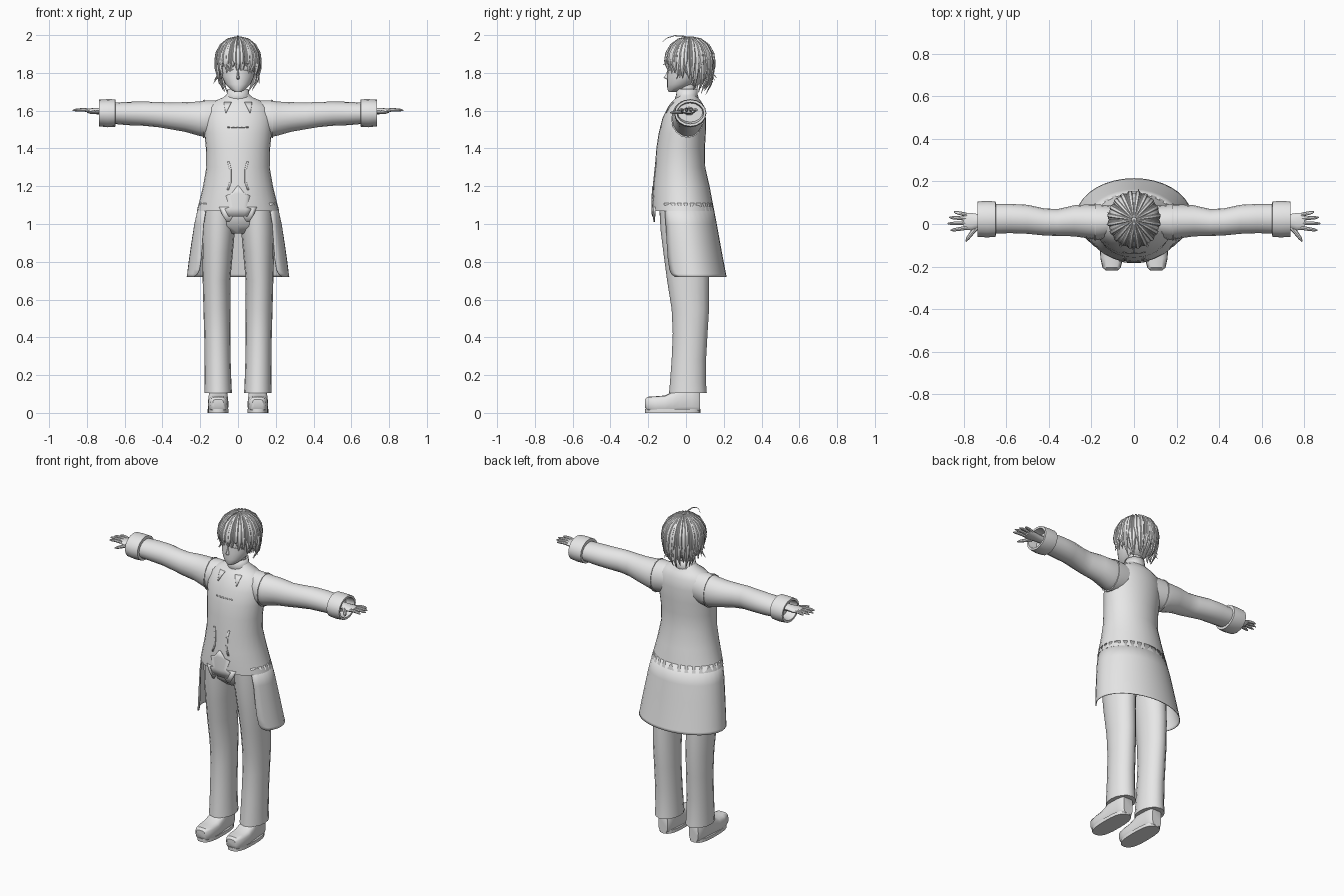
import bpy, bmesh, math, random
from mathutils import Vector as V

if "Cube" in bpy.data.objects:
    bpy.data.objects.remove(bpy.data.objects["Cube"])

random.seed(4)
grey = bpy.data.materials.new("plain_grey")
grey.diffuse_color = (0.8, 0.8, 0.8, 1)
grey.use_nodes = True
grey.node_tree.nodes["Principled BSDF"].inputs["Base Color"].default_value = grey.diffuse_color
X, Y, Z = V((1, 0, 0)), V((0, 1, 0)), V((0, 0, 1))
TAU = 2 * math.pi


def finish(name, bm, mirror=False, thick=0):
    bmesh.ops.recalc_face_normals(bm, faces=bm.faces)
    me = bpy.data.meshes.new(name)
    bm.to_mesh(me)
    bm.free()
    me.materials.append(grey)
    ob = bpy.data.objects.new(name, me)
    bpy.context.collection.objects.link(ob)
    if mirror:
        ob.modifiers.new("mirror", 'MIRROR').use_clip = False
    if thick:
        ob.modifiers.new("thickness", 'SOLIDIFY').thickness = thick
    return ob


def add_loft(bm, rings, n=16, caps=True, power=1.0):
    """Skin elliptical rings given as (centre, u half axis, v half axis)."""
    def bend(c):
        return math.copysign(abs(c) ** power, c)
    rows = [[bm.verts.new(c + u * bend(math.cos(TAU * i / n)) + v * bend(math.sin(TAU * i / n)))
             for i in range(n)] for c, u, v in rings]
    for a, b in zip(rows, rows[1:]):
        for i in range(n):
            j = (i + 1) % n
            bm.faces.new((a[i], a[j], b[j], b[i]))
    if caps:
        bm.faces.new(rows[0])
        bm.faces.new(rows[-1])


def loft(name, rings, n=16, caps=True, power=1.0, mirror=False, thick=0):
    bm = bmesh.new()
    add_loft(bm, rings, n, caps, power)
    return finish(name, bm, mirror, thick)


def level(x, z, rx, y0, y1):
    return V((x, (y0 + y1) / 2, z)), X * rx, Y * (y1 - y0) / 2


def across(x, y0, y1, z0, z1):
    return V((x, (y0 + y1) / 2, (z0 + z1) / 2)), Y * (y1 - y0) / 2, Z * (z1 - z0) / 2


# Coat outline: height, half width, front y, back y
COAT = [(.72, .272, -.15, .215), (.85, .255, -.16, .19), (1.0, .232, -.172, .163),
        (1.07, .218, -.18, .15), (1.12, .205, -.18, .14), (1.2, .185, -.175, .125),
        (1.3, .168, -.165, .102), (1.4, .17, -.157, .1), (1.48, .178, -.145, .105),
        (1.56, .183, -.125, .105), (1.62, .165, -.095, .098), (1.65, .125, -.072, .08),
        (1.672, .075, -.05, .062), (1.69, .056, -.045, .055)]


def coat_at(z):
    for a, b in zip(COAT, COAT[1:]):
        if z <= b[0]:
            t = (z - a[0]) / (b[0] - a[0])
            return [p + (q - p) * t for p, q in zip(a, b)][1:]
    return COAT[-1][1:]


loft("coat_body", [level(0, *c) for c in COAT[3:]], 28)

# Coat skirt, open at the front with rounded lower corners
bm = bmesh.new()
rows = []
for z, gap in [(1.11, 53), (1.0, 52), (.9, 50), (.82, 49), (.76, 50), (.735, 53), (.72, 60)]:
    rx, y0, y1 = coat_at(z)
    row = []
    for i in range(25):
        a = math.radians(gap + (360 - 2 * gap) * i / 24)
        row.append(bm.verts.new((rx * math.sin(a), (y0 + y1) / 2 - (y1 - y0) / 2 * math.cos(a), z)))
    rows.append(row)
for a, b in zip(rows, rows[1:]):
    for i in range(24):
        bm.faces.new((a[i], a[i + 1], b[i + 1], b[i]))
finish("coat_skirt", bm, thick=.004)


def strip(name, rows, mirror=False, lift=.004):
    """Thin plate lying on the coat front; rows are (z, left x, right x)."""
    bm = bmesh.new()
    grid = []
    for z, xa, xb in rows:
        rx, y0, y1 = coat_at(z)
        row = []
        for i in range(6):
            x = xa + (xb - xa) * i / 5
            y = (y0 + y1) / 2 - (y1 - y0) / 2 * math.sqrt(1 - (x / rx) ** 2)
            row.append(bm.verts.new((x, y - lift, z)))
        grid.append(row)
    for a, b in zip(grid, grid[1:]):
        for i in range(5):
            bm.faces.new((a[i], a[i + 1], b[i + 1], b[i]))
    finish(name, bm, mirror, .004)


# Plates on the coat front
strip("front_clasp", [(1.2, -.006, .006), (1.16, -.035, .035), (1.15, -.065, .065),
                      (1.09, -.045, .045), (1.08, -.07, .07), (1.04, -.05, .05)])
strip("front_edging", [(1.33, .046, .056), (1.29, .036, .046), (1.22, .036, .046), (1.18, .05, .06)], True)
strip("lapel", [(1.645, .035, .075), (1.625, .045, .072), (1.59, .062, .066)], True)
strip("coat_front_tip", [(1.09, .01, .1), (1.05, .02, .085), (1.01, .045, .06)], True, .001)
strip("chest_seam", [(1.516, -.055, .055), (1.51, -.055, .055)], False, .002)

# Trousers
loft("trouser_seat", [level(0, 1.14, .175, -.14, .1), level(0, 1.05, .187, -.14, .11),
                      level(0, .99, .17, -.125, .11), level(0, .95, .09, -.08, .09)], 24)
loft("trouser_leg", [level(.1, 1.08, .088, -.14, .1), level(.104, .97, .088, -.135, .115),
                     level(.109, .85, .082, -.12, .12), level(.114, .7, .073, -.1, .122),
                     level(.112, .55, .071, -.076, .122), level(.11, .42, .069, -.07, .114),
                     level(.108, .28, .069, -.076, .106), level(.106, .16, .071, -.085, .106),
                     level(.105, .105, .073, -.09, .11)], 16, mirror=True)


# Shoes: y, half width, bottom, top
def shoe_ring(y, w, z0, z1):
    return V((.105, y, (z0 + z1) / 2)), X * w, Z * (z1 - z0) / 2


loft("shoe", [shoe_ring(*r) for r in [
    (-.218, .028, .03, .072), (-.205, .043, .01, .085), (-.16, .053, 0, .088), (-.11, .055, 0, .092),
    (-.07, .053, 0, .112), (-.03, .05, 0, .14), (.03, .047, 0, .155), (.06, .042, 0, .145),
    (.075, .032, .006, .12)]], 16, power=.6, mirror=True)
loft("shoe_sole", [(V((.105, -.07, z)), X * .056, Y * .146) for z in (0, .02)], 24, power=.75, mirror=True)

# Sleeves and turned cuffs
loft("sleeve", [across(*r) for r in [
    (.1, -.06, .085, 1.47, 1.655), (.17, -.075, .092, 1.46, 1.655), (.21, -.068, .092, 1.468, 1.648),
    (.28, -.058, .088, 1.488, 1.645), (.36, -.056, .07, 1.502, 1.643), (.42, -.054, .073, 1.512, 1.646),
    (.5, -.046, .09, 1.52, 1.648), (.58, -.043, .094, 1.523, 1.647), (.66, -.045, .094, 1.53, 1.642)]],
    16, mirror=True)
loft("shoulder_seam", [across(.178, -.078, .096, 1.456, 1.658), across(.186, -.078, .096, 1.456, 1.656)],
     16, mirror=True)
loft("cuff", [across(*r) for r in [
    (.648, -.045, .09, 1.53, 1.645), (.65, -.06, .106, 1.515, 1.66), (.69, -.063, .108, 1.512, 1.661),
    (.735, -.06, .106, 1.517, 1.658), (.735, -.048, .094, 1.53, 1.645), (.68, -.044, .088, 1.54, 1.64)]],
    16, mirror=True)

# Hands with four fingers and a thumb
bm = bmesh.new()
add_loft(bm, [across(*r) for r in [
    (.67, -.012, .045, 1.575, 1.62), (.73, -.02, .046, 1.58, 1.615), (.765, -.03, .052, 1.582, 1.614),
    (.8, -.026, .052, 1.588, 1.61)]], 12)


def finger(points, radius):
    pts = [V(p) for p in points]
    d = (pts[-1] - pts[0]).normalized()
    side = d.cross(Z).normalized()
    add_loft(bm, [(p, side * radius * s, Z * radius * s) for p, s in zip(pts, (1, .95, .8, .3))], 8)


for y, spread, tip in [(-.018, -.012, .862), (.004, -.002, .876), (.025, .006, .868), (.043, .014, .846)]:
    finger([(.785 + (tip - .785) * t, y + spread * t, 1.601 + .004 * math.sin(3 * t)) for t in (0, .4, .8, 1)], .0095)
finger([(.735, -.012, 1.595), (.76, -.04, 1.592), (.78, -.066, 1.59), (.79, -.082, 1.59)], .011)
finish("hand", bm, True)

# Neck and standing collar
loft("neck", [level(0, 1.64, .05, -.04, .055), level(0, 1.7, .043, -.04, .05),
              level(0, 1.76, .045, -.045, .055)])
loft("collar", [level(0, 1.655, .075, -.062, .07), level(0, 1.685, .06, -.052, .062),
                level(0, 1.715, .056, -.05, .062)], 20, False, thick=.005)

# Head
HEAD = [(1.7, .018, -.092, -.05), (1.715, .042, -.099, -.01), (1.74, .067, -.1, .04),
        (1.78, .085, -.1, .085), (1.82, .093, -.096, .105), (1.88, .098, -.095, .122),
        (1.94, .084, -.075, .105), (1.975, .045, -.035, .06)]
loft("head", [level(0, *h) for h in HEAD], 24)
loft("nose", [level(0, 1.765, .009, -.1, -.08), level(0, 1.774, .009, -.118, -.08),
              level(0, 1.79, .006, -.108, -.08), level(0, 1.815, .004, -.098, -.08)], 8)
loft("ear", [(V((x, .015, 1.815)), Y * r * .6, Z * r) for x, r in ((.08, .02), (.1, .03), (.106, .024))],
     12, mirror=True)


# Facial lines: closed eyelids, brows and mouth follow the face
def face_line(name, z, xa, xb, sag, r, mirror):
    rings = []
    for i in range(7):
        t = i / 6
        x = xa + (xb - xa) * t
        y = .006 - .1 * math.sqrt(1 - (x / .095) ** 2)
        s = r * (.3 + .7 * math.sin(math.pi * t))
        rings.append((V((x, y, z - sag * math.sin(math.pi * t))), Y * s, Z * s))
    loft(name, rings, 6, mirror=mirror)


face_line("eyelid", 1.822, .02, .07, .008, .0045, True)
face_line("eyebrow", 1.85, .018, .068, -.006, .003, True)
face_line("mouth", 1.745, -.017, .017, .002, .0035, False)

# Hair: a close cap under tapered locks falling from the crown
CROWN = V((0, .02, 1.865))
HX, HY, HZ = .112, .122, .122


def hair_point(az, theta, drop=0, grow=1.0):
    s = math.sin(theta) * grow
    return CROWN + V((HX * s * math.sin(az), -HY * s * math.cos(az), HZ * math.cos(theta) * grow - drop))


bm = bmesh.new()
bmesh.ops.create_uvsphere(bm, u_segments=24, v_segments=14, radius=1)
for v in bm.verts:
    low = v.co.z < 0
    v.co = CROWN + V((v.co.x * .107, v.co.y * .117, v.co.z * (.14 if low else .12)))
    if v.co.y < -.03:  # keep the face clear
        v.co.z = max(v.co.z, 1.875)
    elif v.co.y < .02:
        v.co.z = max(v.co.z, 1.80)
finish("hair_cap", bm)


def lock(bm, az, tip, width, flare, grow=1.0):
    pts = [hair_point(az, math.radians(a), 0, grow) for a in (6, 28, 50, 72, 90)]
    drop = CROWN.z - tip
    turn = random.uniform(-.12, .12)
    for t, out in ((.35, 1.0), (.7, .93), (1, .9 + flare)):
        pts.append(hair_point(az + turn * t, math.pi / 2, drop * t, grow * out))
    side = V((math.cos(az), math.sin(az), 0))
    out = V((math.sin(az), -math.cos(az), 0))
    rings = []
    for k, (p, s) in enumerate(zip(pts, (.25, .6, .9, 1, 1, .85, .5, .06))):
        d = (pts[min(k + 1, 7)] - pts[max(k - 1, 0)]).normalized()
        normal = side.cross(d).normalized()
        rings.append((p, side * width * s, normal * .011 * max(s, .1)))
    add_loft(bm, rings, 6)


bm = bmesh.new()
for i in range(30):
    az = TAU * i / 30
    f = math.cos(az)  # 1 at the front, -1 at the back
    if f > .6:
        tip = random.uniform(1.785, 1.835)
    elif f > -.2:
        tip = random.uniform(1.735, 1.78)
    else:
        tip = random.uniform(1.685, 1.72)
    lock(bm, az, tip, .017, random.uniform(-.05, .12) - (.25 if f < -.2 else 0))
for i in range(20):  # shorter outer layer
    az = TAU * (i + .5) / 20
    f = math.cos(az)
    lock(bm, az, random.uniform(1.80, 1.85) if f > .5 else random.uniform(1.74, 1.82),
         .013, random.uniform(.05, .25), 1.04)
finish("hair_locks", bm)

# Stray strand arching over the forehead
arc = [(.02, 1.985), (-.02, 1.995), (-.06, 1.997), (-.1, 1.985), (-.125, 1.965), (-.14, 1.935)]
loft("stray_strand", [(V((0, y, z)), X * r, V((0, .4, 1)) * r) for (y, z), r in
                      zip(arc, (.004, .004, .003, .003, .002, .001))], 6)

bpy.ops.object.select_all(action='SELECT')
bpy.context.view_layer.objects.active = bpy.data.objects["coat_body"]
bpy.ops.object.shade_smooth_by_angle(angle=math.radians(40))
